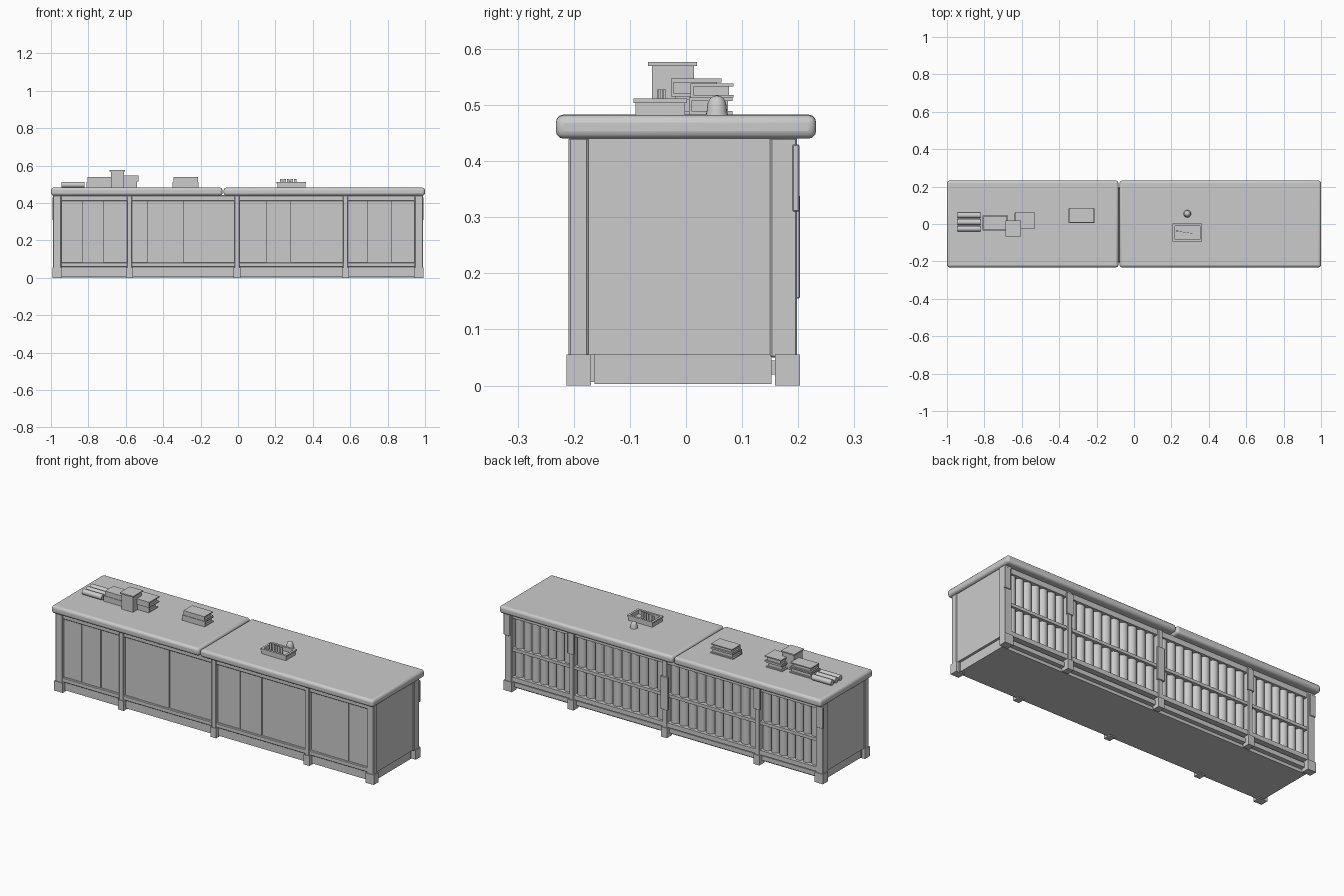
import bpy, bmesh, math, random
from mathutils import Matrix, Vector

if "Cube" in bpy.data.objects:
    bpy.data.objects.remove(bpy.data.objects["Cube"])
random.seed(4)


def finish(name, bm, bevel=0.0, segments=1, smooth=False):
    mesh = bpy.data.meshes.new(name)
    bm.to_mesh(mesh)
    bm.free()
    ob = bpy.data.objects.new(name, mesh)
    bpy.context.collection.objects.link(ob)
    if bevel:
        m = ob.modifiers.new("bevel", 'BEVEL')
        m.width, m.segments, m.limit_method = bevel, segments, 'ANGLE'
    if smooth:
        bpy.ops.object.select_all(action='DESELECT')
        ob.select_set(True)
        bpy.context.view_layer.objects.active = ob
        bpy.ops.object.shade_smooth_by_angle(angle=math.radians(40))
    return ob


def add_box(bm, x0, x1, y0, y1, z0, z1):
    c = Vector(((x0 + x1) / 2, (y0 + y1) / 2, (z0 + z1) / 2))
    m = Matrix.Translation(c) @ Matrix.Diagonal((x1 - x0, y1 - y0, z1 - z0, 1))
    bmesh.ops.create_cube(bm, size=1, matrix=m)


def boxes(name, items, **kw):
    bm = bmesh.new()
    for it in items:
        add_box(bm, *it)
    return finish(name, bm, **kw)


def book(name, x0, x1, y0, y1, z0, z1):
    # two covers and a spine around an inset page block
    t = (z1 - z0) * 0.2
    i = 0.008
    boxes(name, [(x0, x1, y0, y1, z0, z0 + t), (x0, x1, y0, y1, z1 - t, z1),
                 (x0, x1, y0, y0 + 0.005, z0 + t, z1 - t),
                 (x0 + i, x1 - i, y0 + 0.005, y1 - i, z0 + t, z1 - t)])


# carcass and recessed plinth
boxes("carcass", [(-0.972, 0.972, -0.185, 0.155, 0.055, 0.442)])
boxes("end_panels", [(s * 0.978 - 0.006, s * 0.978 + 0.006, -0.175, 0.17, 0.055, 0.442) for s in (-1, 1)])
boxes("plinth", [(-0.975, 0.975, -0.19, -0.163, 0.006, 0.055),
                 (-0.97, 0.97, -0.163, 0.152, 0.003, 0.055)])

# posts and feet
post_x = [(-0.967, 0.022), (-0.58, 0.014), (-0.005, 0.014), (0.575, 0.014), (0.967, 0.022)]
boxes("front_posts", [(x - w, x + w, -0.209, -0.174, 0.05, 0.442) for x, w in post_x], bevel=0.003)
boxes("back_posts", [(x - w, x + w, 0.15, 0.198, 0.05, 0.442) for x, w in post_x], bevel=0.003)
feet = []
for x, w in post_x:
    w += 0.004
    feet += [(x - w, x + w, -0.213, -0.169, 0, 0.055), (x - w, x + w, 0.159, 0.203, 0, 0.055)]
boxes("feet", feet)

# front rails and planks
boxes("front_rails", [(-0.96, 0.96, -0.204, -0.18, 0.41, 0.442),
                      (-0.96, 0.96, -0.206, -0.18, 0.057, 0.082)], bevel=0.003)
seams = [[-0.95, -0.835, -0.715, -0.594], [-0.566, -0.485, -0.29, -0.019],
         [0.01, 0.15, 0.285, 0.561], [0.59, 0.69, 0.825, 0.95]]
planks = []
for row in seams:
    for k in range(3):
        planks.append((row[k] + 0.0015, row[k + 1] - 0.0015, -0.193 - 0.003 * (k % 2), -0.18, 0.07, 0.42))
boxes("front_planks", planks)

# back rails and shelf
rails = []
for z0, z1, y in ((0.41, 0.442, 0.19), (0.226, 0.243, 0.192), (0.057, 0.082, 0.194)):
    rails.append((-0.96, 0.96, 0.15, y, z0, z1))
boxes("back_rails", rails)
boxes("back_toe_rail", [(-0.95, 0.95, 0.14, 0.178, 0.02, 0.045)])

# rows of rounded upright spines in every back bay
bm = bmesh.new()
for k, n in enumerate((7, 10, 10, 7)):
    a = post_x[k][0] + post_x[k][1]
    b = post_x[k + 1][0] - post_x[k + 1][1]
    p = (b - a) / n
    for j in range(n):
        for z0, z1 in ((0.08, 0.228), (0.241, 0.412)):
            m = (Matrix.Translation((a + p * (j + 0.5), 0.156, (z0 + z1) / 2))
                 @ Matrix.Diagonal((p * 0.49, 0.025, 1, 1)))
            bmesh.ops.create_cone(bm, cap_ends=True, segments=16, radius1=1, radius2=1,
                                  depth=z1 - z0, matrix=m)
finish("back_spines", bm, smooth=True)

# straps fixed to the back posts
straps = [(-0.028, 0.018, 0.19, 0.203, 0.155, 0.34)]
for x in (-0.58, 0.575):
    straps.append((x - 0.02, x + 0.02, 0.19, 0.202, 0.31, 0.43))
for s in (-1, 1):
    straps.append((s * 0.974 - 0.019, s * 0.974 + 0.019, 0.19, 0.202, 0.31, 0.43))
boxes("back_straps", straps, bevel=0.002)

# two-piece worktop with rounded edges
boxes("worktop_left", [(-1, -0.083, -0.232, 0.232, 0.44, 0.483)], bevel=0.014, segments=3, smooth=True)
boxes("worktop_right", [(-0.077, 1, -0.232, 0.232, 0.44, 0.482)], bevel=0.014, segments=3, smooth=True)

# books lying on the worktop
T = 0.483
book("middle_book_lower", -0.35, -0.21, 0.005, 0.083, T, 0.513)
book("middle_book_upper", -0.345, -0.215, 0.008, 0.085, 0.513, 0.538)
book("left_book_lower", -0.81, -0.675, -0.035, 0.045, T, 0.513)
book("left_book_upper", -0.805, -0.68, -0.032, 0.042, 0.513, 0.54)
book("corner_book_lower", -0.64, -0.54, -0.02, 0.06, T, 0.515)
book("corner_book_upper", -0.635, -0.533, -0.027, 0.063, 0.515, 0.547)

# lidded canister box
boxes("canister", [(-0.68, -0.61, -0.061, 0.014, T, 0.57),
                   (-0.687, -0.604, -0.068, 0.02, 0.57, 0.577)])

# three scrolls side by side
bm = bmesh.new()
for y in (0.047, 0.01, -0.025):
    m = Matrix.Translation((-0.882, y, T + 0.0145)) @ Matrix.Rotation(math.pi / 2, 4, 'Y')
    bmesh.ops.create_cone(bm, cap_ends=True, segments=12, radius1=0.0155, radius2=0.0155, depth=0.122, matrix=m)
finish("scrolls", bm, smooth=True)

# open tray with a rim
x0, x1, y0, y1, w = 0.21, 0.36, -0.09, -0.002, 0.008
tray = [(x0, x1, y0, y1, 0.481, 0.489)]
for e, za, zb in ((0, 0.489, 0.504), (0.004, 0.504, 0.512)):
    tray += [(x0 - e, x1 + e, y0 - e, y0 + w, za, zb), (x0 - e, x1 + e, y1 - w, y1 + e, za, zb),
             (x0 - e, x0 + w, y0 + w, y1 - w, za, zb), (x1 - w, x1 + e, y0 + w, y1 - w, za, zb)]
boxes("tray", tray)
# slim upright tokens standing in the tray
boxes("tray_tokens", [(0.224 + 0.019 * k, 0.237 + 0.019 * k, -0.040 - 0.003 * k, -0.036 - 0.003 * k, 0.488, 0.528)
                      for k in range(5)])

# small service bell
prof = [(0.020, 0.481), (0.018, 0.490), (0.0165, 0.503), (0.012, 0.512), (0.006, 0.516), (0, 0.517)]
bm = bmesh.new()
vs = [bm.verts.new((r, 0, z)) for r, z in prof]
es = [bm.edges.new((a, b)) for a, b in zip(vs, vs[1:])]
bmesh.ops.spin(bm, geom=vs + es, cent=(0, 0, 0), axis=(0, 0, 1), angle=2 * math.pi, steps=20)
bmesh.ops.remove_doubles(bm, verts=bm.verts, dist=1e-5)
bmesh.ops.recalc_face_normals(bm, faces=bm.faces)
bmesh.ops.translate(bm, verts=bm.verts, vec=(0.285, 0.055, 0))
finish("bell", bm, smooth=True)
